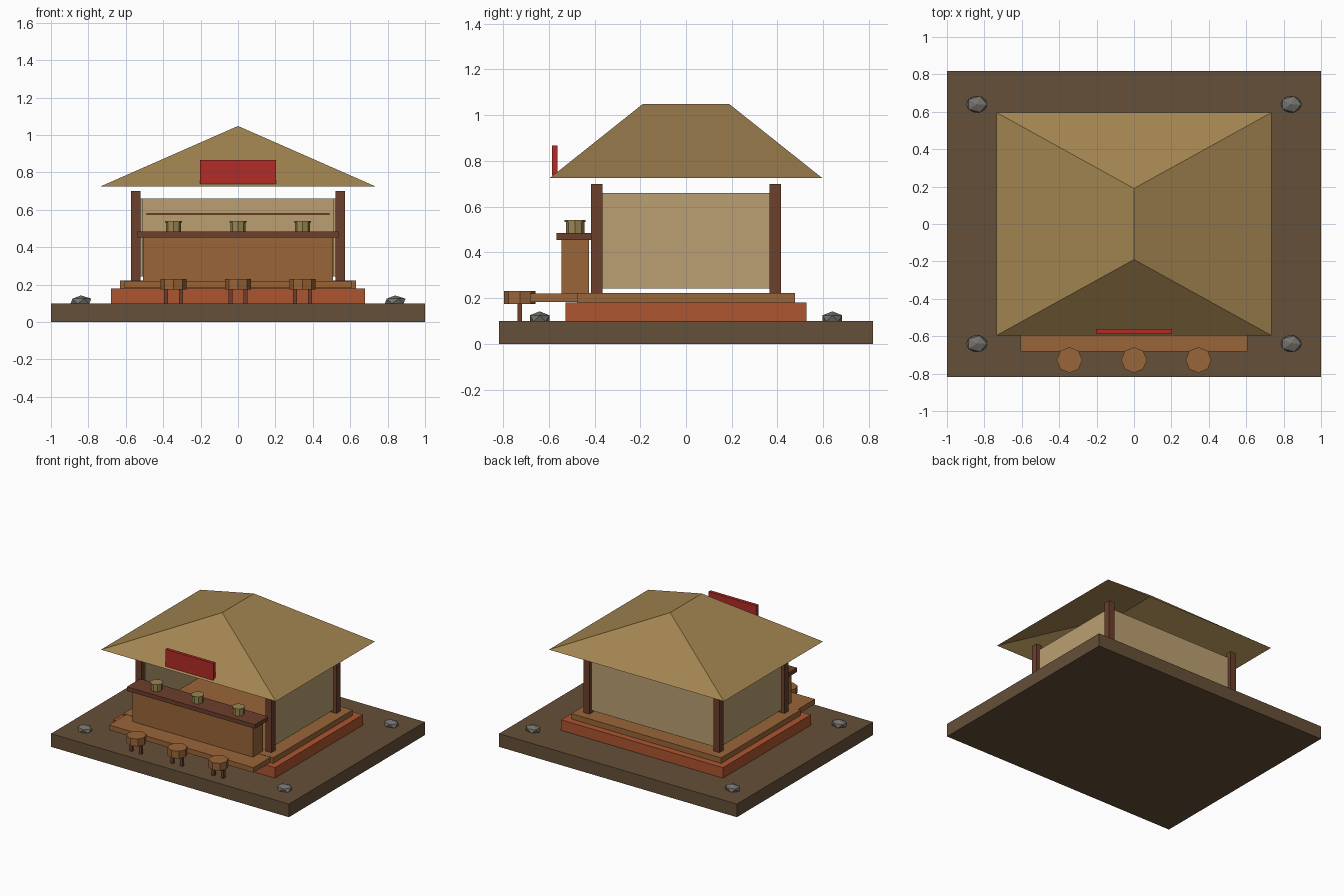
import bpy, bmesh

if "Cube" in bpy.data.objects:
    bpy.data.objects.remove(bpy.data.objects["Cube"])


def material(name, rgb):
    m = bpy.data.materials.new(name)
    m.diffuse_color = (*rgb, 1)
    m.use_nodes = True
    m.node_tree.nodes["Principled BSDF"].inputs["Base Color"].default_value = m.diffuse_color
    return m


EARTH = material("earth", (0.13, 0.08, 0.04))
BRICK = material("brick", (0.42, 0.09, 0.03))
WOOD = material("wood", (0.32, 0.13, 0.04))
DARK = material("dark_wood", (0.15, 0.05, 0.025))
PLASTER = material("plaster", (0.50, 0.35, 0.17))
THATCH = material("thatch", (0.36, 0.23, 0.08))
RED = material("red_paint", (0.45, 0.025, 0.02))
BAMBOO = material("bamboo", (0.32, 0.24, 0.08))
STONE = material("stone", (0.18, 0.17, 0.15))


def finish(name, bm, mat):
    bmesh.ops.recalc_face_normals(bm, faces=bm.faces)
    me = bpy.data.meshes.new(name)
    bm.to_mesh(me)
    bm.free()
    me.materials.append(mat)
    ob = bpy.data.objects.new(name, me)
    bpy.context.collection.objects.link(ob)
    return ob


def box(name, x, y, z, mat):
    """Box from (min, max) ranges."""
    bm = bmesh.new()
    bmesh.ops.create_cube(bm, size=1)
    for v in bm.verts:
        v.co = [(a + b) / 2 + c * (b - a) for (a, b), c in zip((x, y, z), v.co)]
    return finish(name, bm, mat)


def octagon(name, x, y, r, z0, z1, mat):
    """Eight-sided disc with corners on the axes."""
    bm = bmesh.new()
    bmesh.ops.create_cone(bm, cap_ends=True, segments=8, radius1=r, radius2=r, depth=z1 - z0)
    bmesh.ops.translate(bm, verts=bm.verts, vec=(x, y, (z0 + z1) / 2))
    return finish(name, bm, mat)


# Ground slab, plinth, floor and front step
box("ground_slab", (-1, 1), (-0.817, 0.817), (0, 0.10), EARTH)
box("plinth", (-0.68, 0.68), (-0.527, 0.527), (0.10, 0.18), BRICK)
box("floor", (-0.63, 0.63), (-0.477, 0.477), (0.18, 0.222), WOOD)
box("front_step", (-0.607, 0.607), (-0.682, -0.47), (0.182, 0.22), WOOD)

# Corner posts and side walls
for sx in (-1, 1):
    for sy in (-1, 1):
        cx, cy = sx * 0.547, sy * 0.39
        box("corner_post", (cx - 0.025, cx + 0.025), (cy - 0.025, cy + 0.025), (0.22, 0.70), DARK)
    box("side_wall", sorted((sx * 0.51, sx * 0.547)), (-0.38, 0.38), (0.242, 0.66), PLASTER)

# Back wall and its shelf
box("back_wall", (-0.53, 0.53), (0.355, 0.39), (0.242, 0.66), PLASTER)
box("back_shelf", (-0.49, 0.49), (0.28, 0.355), (0.571, 0.583), WOOD)

# Serving counter
box("counter_body", (-0.507, 0.507), (-0.544, -0.424), (0.22, 0.455), WOOD)
box("counter_top", (-0.538, 0.538), (-0.566, -0.404), (0.453, 0.484), DARK)

# Stools and bowls in a row
for x in (-0.345, 0, 0.345):
    octagon("stool_seat", x, -0.727, 0.069, 0.175, 0.231, WOOD)
    for s in (-1, 1):
        lx = x + s * 0.04
        box("stool_leg", (lx - 0.01, lx + 0.01), (-0.738, -0.717), (0.10, 0.18), DARK)
    octagon("bowl", x, -0.485, 0.04, 0.484, 0.533, BAMBOO)
    octagon("bowl_rim", x, -0.485, 0.046, 0.533, 0.541, BAMBOO)

# Hipped roof: open shell, ridge running front to back
bm = bmesh.new()
a, b, c, d = [bm.verts.new((x, y, 0.725)) for x, y in
              ((-0.735, -0.596), (0.735, -0.596), (0.735, 0.596), (-0.735, 0.596))]
f, k = [bm.verts.new((0, y, 1.048)) for y in (-0.19, 0.19)]
for face in ((a, b, f), (b, c, k, f), (c, d, k), (d, a, f, k)):
    bm.faces.new(face)
finish("roof", bm, THATCH)

# Sign board
box("sign_board", (-0.202, 0.202), (-0.585, -0.561), (0.737, 0.867), RED)

# Corner stones
for sx in (-1, 1):
    for sy in (-1, 1):
        bm = bmesh.new()
        bmesh.ops.create_icosphere(bm, subdivisions=1, radius=1)
        bmesh.ops.scale(bm, verts=bm.verts, vec=(0.062, 0.05, 0.031))
        bmesh.ops.translate(bm, verts=bm.verts, vec=(sx * 0.84, sy * 0.64, 0.111))
        finish("corner_stone", bm, STONE)
